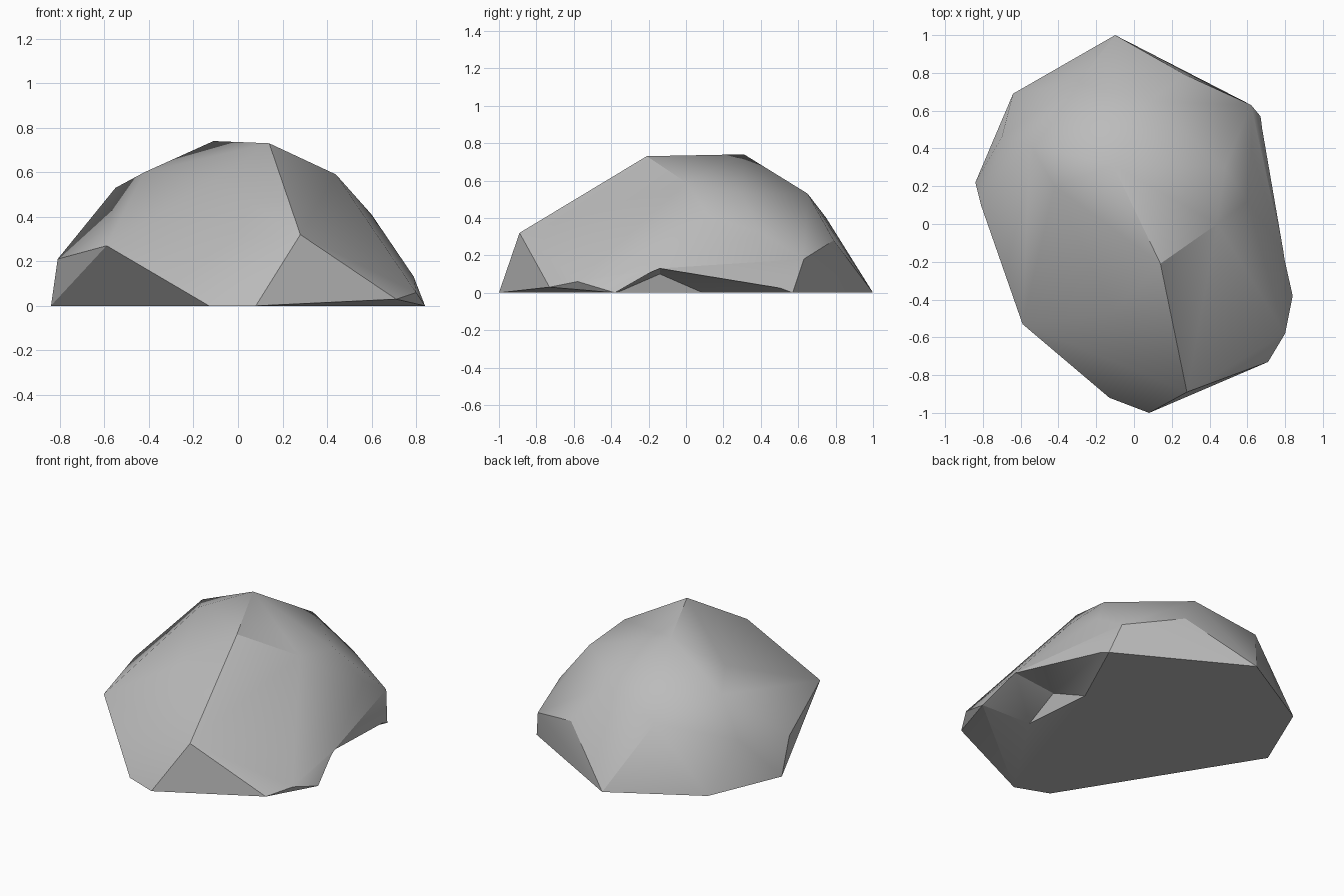
import bpy, bmesh, math
from mathutils import Vector

cube = bpy.data.objects.get("Cube")
if cube:
    bpy.data.objects.remove(cube, do_unlink=True)


def make_hull(name, points):
    """Wrap a convex faceted solid around a handful of corner points."""
    bm = bmesh.new()
    for p in points:
        bm.verts.new(p)
    hull = bmesh.ops.convex_hull(bm, input=bm.verts)
    spare = {v for v in hull["geom_interior"] + hull["geom_unused"]
             if isinstance(v, bmesh.types.BMVert)}
    bmesh.ops.delete(bm, geom=list(spare), context="VERTS")
    bmesh.ops.dissolve_limit(bm, angle_limit=math.radians(1), verts=bm.verts, edges=bm.edges)
    bmesh.ops.recalc_face_normals(bm, faces=bm.faces)
    mesh = bpy.data.meshes.new(name)
    bm.to_mesh(mesh)
    bm.free()
    obj = bpy.data.objects.new(name, mesh)
    bpy.context.collection.objects.link(obj)
    return obj


def make_material(name, color):
    mat = bpy.data.materials.new(name)
    mat.use_nodes = True
    mat.diffuse_color = color
    for node in mat.node_tree.nodes:
        if node.type == "BSDF_PRINCIPLED":
            node.inputs["Base Color"].default_value = color
    return mat


# Corners of the boulder, grouped by region
ground = [(.08, -1, 0), (-.13, -.92, 0), (-.84, .22, 0), (-.64, .69, 0),
          (-.1, 1, 0), (.67, .57, 0), (.84, -.38, 0)]
low_rim = [(.71, -.73, .03), (.8, -.58, .06), (.79, -.14, .13), (.62, .63, .18),
           (-.81, .1, .21), (-.59, -.53, .27), (.27, .79, .28)]
shoulder = [(.28, -.89, .32), (.62, .4, .32), (-.7, .46, .29), (-.3, .75, .4),
            (.6, .12, .41), (.48, .3, .53)]
crown = [(-.55, .42, .53), (.08, .65, .53), (-.11, -.47, .56), (.44, 0, .59),
         (-.42, .2, .6), (.14, -.21, .73), (-.11, .31, .74)]
rock = make_hull("boulder", ground + low_rim + shoulder + crown)

# Wedge-shaped hollow under one side
inner = [Vector(p) for p in [(.49, -.37, 0), (.5, -.14, .1), (.45, .09, 0)]]
outer = [Vector(p) for p in [(.84, -.38, 0), (.79, -.14, .13), (.67, .57, 0)]]
wedge = inner + [a.lerp(b, 1.3) for a, b in zip(inner, outer)]
wedge += [Vector((p.x, p.y, -.1)) for p in wedge]
cutter = make_hull("hollow_cutter", wedge)
cutter.hide_render = True

bpy.ops.object.select_all(action="DESELECT")
rock.select_set(True)
bpy.context.view_layer.objects.active = rock
cut = rock.modifiers.new("hollow", "BOOLEAN")
cut.operation = "DIFFERENCE"
cut.solver = "EXACT"
cut.object = cutter
bpy.ops.object.modifier_apply(modifier=cut.name)
bpy.data.objects.remove(cutter, do_unlink=True)

# Stone colour and soft shading between the sharp ridges
rock.data.materials.clear()
rock.data.materials.append(make_material("grey_stone", (.5, .5, .5, 1)))
bpy.ops.object.shade_smooth_by_angle(angle=math.radians(30))
